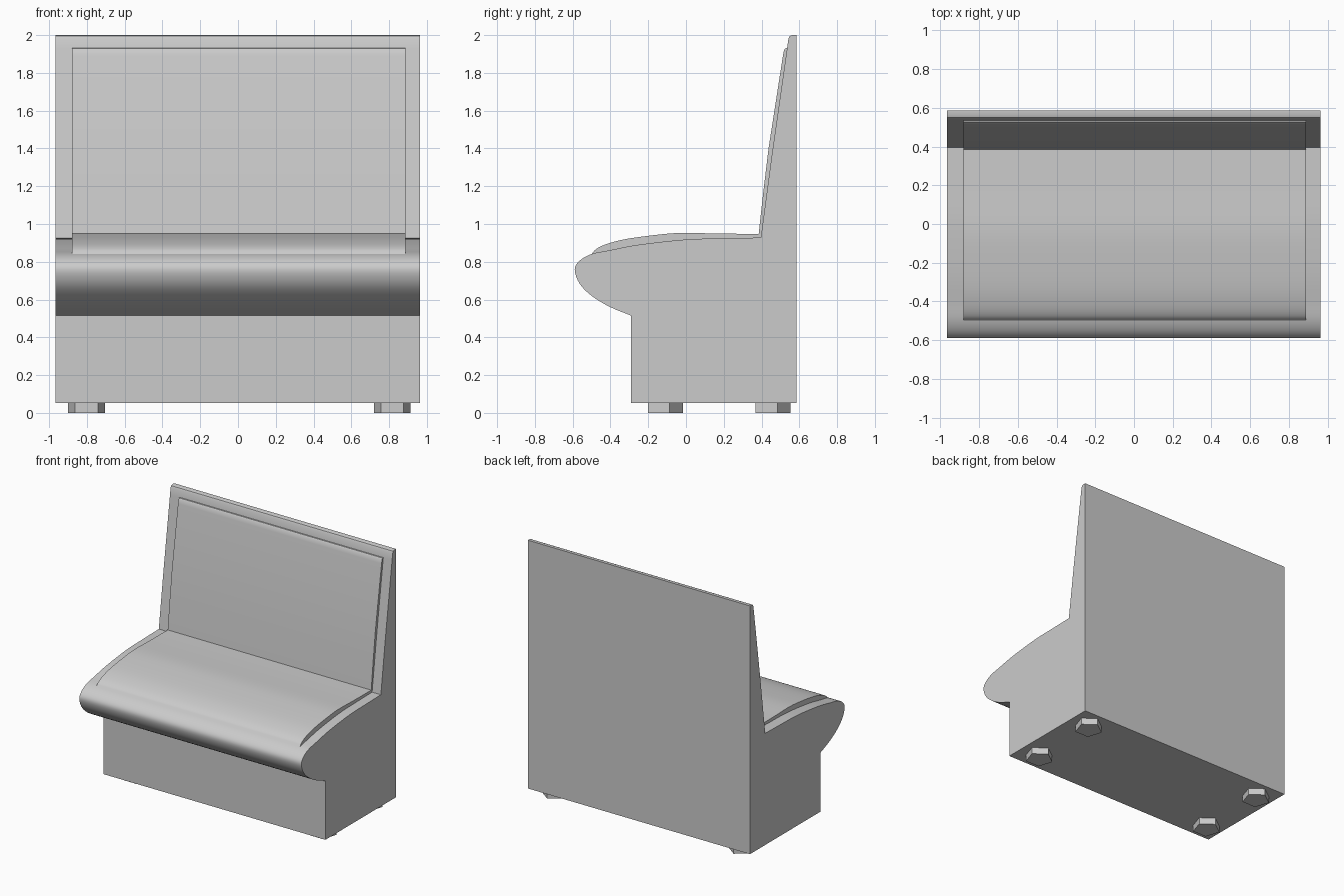
import bpy, bmesh, math
from mathutils import Vector

if "Cube" in bpy.data.objects:
    bpy.data.objects.remove(bpy.data.objects["Cube"])


def smooth_curve(points, steps=4):
    """Catmull-Rom interpolation through (y, z) points."""
    p = [Vector(q) for q in points]
    p = [2 * p[0] - p[1]] + p + [2 * p[-1] - p[-2]]
    out = []
    for i in range(1, len(p) - 2):
        a, b, c, d = p[i - 1:i + 3]
        for s in range(steps):
            t = s / steps
            out.append(0.5 * (2 * b + (c - a) * t + (2 * a - 5 * b + 4 * c - d) * t * t
                              + (3 * b - a - 3 * c + d) * t ** 3))
    out.append(p[-2])
    return [tuple(v) for v in out]


def extrude_profile(name, profile, x0, x1):
    """Solid made by extruding a (y, z) profile along x."""
    bm = bmesh.new()
    face = bm.faces.new([bm.verts.new((x0, y, z)) for y, z in profile])
    ext = bmesh.ops.extrude_face_region(bm, geom=[face], use_keep_orig=True)
    verts = [g for g in ext["geom"] if isinstance(g, bmesh.types.BMVert)]
    bmesh.ops.translate(bm, verts=verts, vec=(x1 - x0, 0, 0))
    bmesh.ops.recalc_face_normals(bm, faces=bm.faces)
    return finish(name, bm, True)


def finish(name, bm, smooth=False):
    mesh = bpy.data.meshes.new(name)
    bm.to_mesh(mesh)
    bm.free()
    obj = bpy.data.objects.new(name, mesh)
    bpy.context.collection.objects.link(obj)
    if smooth:
        bpy.ops.object.select_all(action='DESELECT')
        bpy.context.view_layer.objects.active = obj
        obj.select_set(True)
        bpy.ops.object.shade_smooth_by_angle(angle=math.radians(30))
    return obj


# Bench body: plinth, rounded seat nose and tapered backrest in one profile
seat_line = smooth_curve([(0.396, 0.928), (0.2, 0.924), (0, 0.918), (-0.246, 0.891),
                          (-0.405, 0.861), (-0.5, 0.841), (-0.563, 0.806), (-0.589, 0.758),
                          (-0.563, 0.684), (-0.5, 0.62), (-0.405, 0.562), (-0.291, 0.515)])
back_line = [(0.585, 2.0), (0.562, 2.0), (0.549, 1.995), (0.542, 1.98),
             (0.535, 1.93), (0.455, 1.37)]
body = [(-0.291, 0.052), (0.585, 0.052)] + back_line + seat_line
extrude_profile("bench_body", body, -0.965, 0.963)

# Seat cushion panel, slightly raised and sunk into the body
cushion_top = smooth_curve([(-0.5, 0.84), (-0.475, 0.868), (-0.42, 0.894), (-0.32, 0.92),
                            (-0.16, 0.942), (-0.02, 0.953), (0.18, 0.949), (0.386, 0.948)])
cushion = cushion_top + [(0.42, 0.948), (0.42, 0.9), (0, 0.89), (-0.25, 0.865), (-0.45, 0.82)]
extrude_profile("seat_cushion", cushion, -0.88, 0.887)

# Backrest pad
pad = [(0.384, 0.94), (0.407, 1.15), (0.437, 1.40), (0.513, 1.89), (0.519, 1.92),
       (0.526, 1.93), (0.545, 1.932), (0.56, 1.92), (0.42, 0.94)]
extrude_profile("backrest_pad", pad, -0.88, 0.887)

# Four five-sided feet
R, H = 0.1025, 0.056
for xn, x in (("left", -0.802), ("right", 0.817)):
    for yn, y in (("front", -0.118), ("back", 0.452)):
        bm = bmesh.new()
        ring = [bm.verts.new((x + R * math.cos(a), y + R * math.sin(a), 0))
                for a in (math.pi / 2 + i * math.tau / 5 for i in range(5))]
        base = bm.faces.new(ring)
        ext = bmesh.ops.extrude_face_region(bm, geom=[base], use_keep_orig=True)
        bmesh.ops.translate(bm, vec=(0, 0, H),
                            verts=[g for g in ext["geom"] if isinstance(g, bmesh.types.BMVert)])
        bmesh.ops.recalc_face_normals(bm, faces=bm.faces)
        finish(f"{yn}_{xn}_foot", bm)
